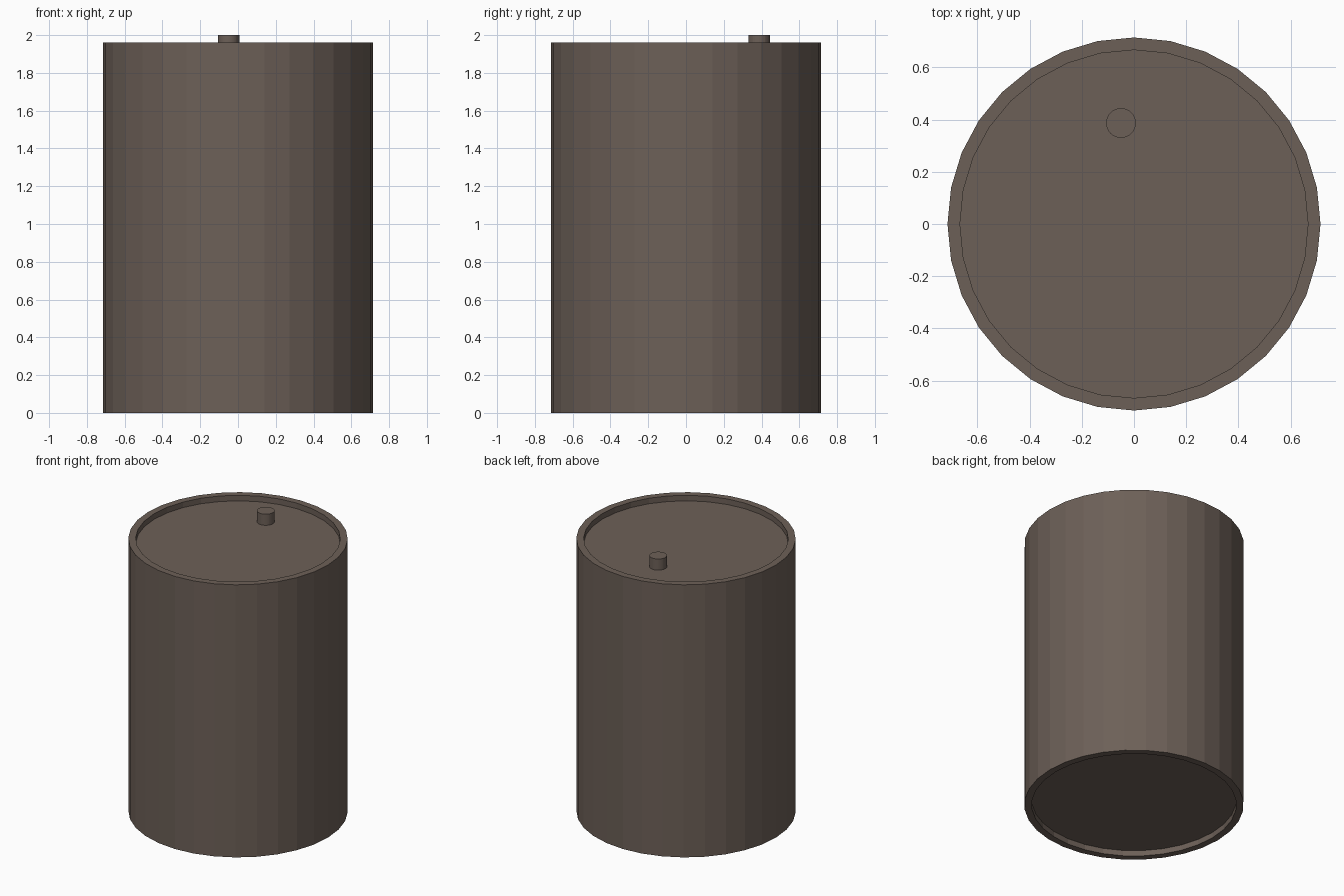
import bpy, bmesh, math

if "Cube" in bpy.data.objects:
    bpy.data.objects.remove(bpy.data.objects["Cube"])

R, R_IN, H, RECESS = 0.715, 0.667, 1.96, 0.04
SIDES = 32

brown = bpy.data.materials.new("dull brown metal")
brown.diffuse_color = (0.152, 0.117, 0.097, 1)
brown.use_nodes = True
brown.node_tree.nodes["Principled BSDF"].inputs["Base Color"].default_value = brown.diffuse_color


def lathe(name, profile, sides, centre=(0, 0)):
    """Stack rings of (radius, z) and cap the first and last ring."""
    bm = bmesh.new()
    rings = []
    for r, z in profile:
        rings.append([bm.verts.new((centre[0] + r * math.cos(2 * math.pi * i / sides),
                                    centre[1] + r * math.sin(2 * math.pi * i / sides), z))
                      for i in range(sides)])
    for a, b in zip(rings, rings[1:]):
        for i in range(sides):
            j = (i + 1) % sides
            bm.faces.new((a[i], a[j], b[j], b[i]))
    bm.faces.new(rings[0][::-1])
    bm.faces.new(rings[-1])
    bmesh.ops.recalc_face_normals(bm, faces=bm.faces)
    mesh = bpy.data.meshes.new(name)
    bm.to_mesh(mesh)
    bm.free()
    mesh.materials.append(brown)
    obj = bpy.data.objects.new(name, mesh)
    bpy.context.collection.objects.link(obj)
    return obj


# drum body with a recessed bottom and lid inside raised rims
lathe("drum_body", [(R_IN, RECESS), (R_IN, 0), (R, 0),
                    (R, H), (R_IN, H), (R_IN, H - RECESS)], SIDES)

# filler cap standing on the lid
lathe("filler_cap", [(0.057, H - RECESS), (0.057, 2.0)], SIDES, (-0.05, 0.387))
